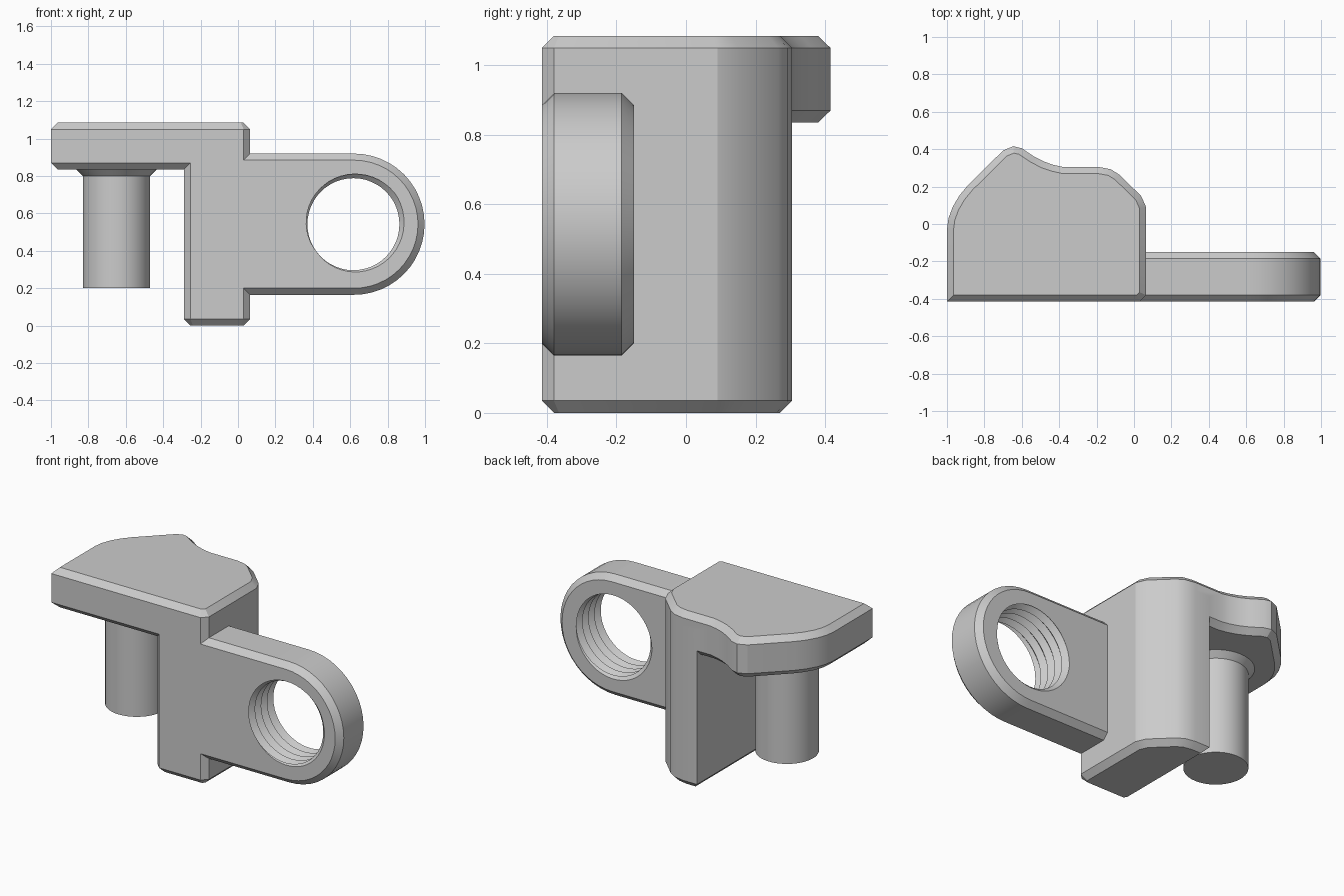
import bpy, bmesh, math
from mathutils import Vector

if "Cube" in bpy.data.objects:
    bpy.data.objects.remove(bpy.data.objects["Cube"])

C = 0.035  # chamfer size used everywhere


def inset(pts, d):
    """Mitred inward offset of a counter-clockwise outline."""
    out = []
    for i, p in enumerate(pts):
        p = Vector(p)
        e1 = (p - Vector(pts[i - 1])).normalized()
        e2 = (Vector(pts[(i + 1) % len(pts)]) - p).normalized()
        n1, n2 = Vector((-e1.y, e1.x)), Vector((-e2.y, e2.x))
        out.append(p + (n1 + n2) * d / (1 + n1.dot(n2)))
    return out


def finish(name, bm):
    bmesh.ops.recalc_face_normals(bm, faces=bm.faces[:])
    mesh = bpy.data.meshes.new(name)
    bm.to_mesh(mesh)
    bm.free()
    ob = bpy.data.objects.new(name, mesh)
    bpy.context.collection.objects.link(ob)
    return ob


def loft(name, outline, levels, place):
    """Stack (height, inset) copies of an outline into a closed solid."""
    bm = bmesh.new()
    rings = [[bm.verts.new(place(p[0], p[1], h)) for p in inset(outline, d)]
             for h, d in levels]
    n = len(outline)
    for a, b in zip(rings, rings[1:]):
        for i in range(n):
            j = (i + 1) % n
            bm.faces.new((a[i], a[j], b[j], b[i]))
    bm.faces.new(rings[0])
    bm.faces.new(rings[-1])
    return finish(name, bm)


def upright(u, v, h):
    return (u, v, h)


def facing(u, v, h):
    return (u, h, v)


def arc(cx, cy, r, a0, a1, n):
    return [(cx + r * math.cos(math.radians(a0 + (a1 - a0) * i / n)),
             cy + r * math.sin(math.radians(a0 + (a1 - a0) * i / n)))
            for i in range(n + 1)]


def combine(target, other, operation):
    mod = target.modifiers.new(operation.lower(), 'BOOLEAN')
    mod.operation, mod.solver, mod.object = operation, 'EXACT', other
    bpy.context.view_layer.objects.active = target
    bpy.ops.object.modifier_apply(modifier=mod.name)
    bpy.data.objects.remove(other, do_unlink=True)


# Right-hand outline shared by plate and body
right_edge = [(0.03, -0.415), (0.065, -0.38), (0.065, 0.09), (0.038, 0.15),
              (-0.08, 0.265), (-0.125, 0.293), (-0.19, 0.305)]

# Top plate with the pointed back edge
plate_outline = [(-1, -0.415)] + right_edge + [
    (-0.38, 0.305), (-0.43, 0.316), (-0.48, 0.333), (-0.535, 0.361),
    (-0.6, 0.405), (-0.645, 0.416), (-0.7, 0.393), (-0.89, 0.205),
    (-0.935, 0.15), (-0.97, 0.09), (-0.992, 0.03), (-1, -0.03)]
bracket = loft("bracket", plate_outline,
               [(0.835, C), (0.835 + C, 0), (1.085 - C, 0), (1.085, C)], upright)

# Upright body block
body_outline = right_edge + [(-0.29, 0.305), (-0.29, -0.38), (-0.255, -0.415)]
body = loft("body", body_outline, [(0, C), (C, 0), (1.0, 0)], upright)
combine(bracket, body, 'UNION')

# Rounded side tab
tab_outline = arc(0.62, 0.5425, 0.3775, -90, 90, 24) + [(-0.12, 0.92), (-0.12, 0.165)]
tab = loft("tab", tab_outline,
           [(-0.415, C), (-0.415 + C, 0), (-0.15 - C, 0), (-0.15, C)], facing)
combine(bracket, tab, 'UNION')

# Pin under the plate with a flared root
pin_outline = arc(-0.65, -0.07, 0.18, 0, 360 - 7.5, 47)
pin = loft("pin", pin_outline,
           [(0.2, 0), (0.8, 0), (0.835, -C), (0.9, -C)], upright)
combine(bracket, pin, 'UNION')

# Threaded hole: a helical zigzag cutter
N, PITCH, ROWS = 48, 0.06, 19
bm = bmesh.new()
rows = []
for k in range(ROWS):
    r = (0.246, 0.277)[k % 2]
    row = []
    for j in range(N):
        a = math.tau * j / N
        y = -0.571 + PITCH * (k / 2 + j / N)
        row.append(bm.verts.new((0.617 + r * math.cos(a), y, 0.5425 + r * math.sin(a))))
    rows.append(row)
for k in range(ROWS - 1):
    for j in range(N):
        if j < N - 1:
            ends = rows[k][j + 1], rows[k + 1][j + 1]
        elif k + 3 < ROWS:
            ends = rows[k + 2][0], rows[k + 3][0]
        else:
            continue
        bm.faces.new((rows[k][j], rows[k + 1][j], ends[1], ends[0]))
bmesh.ops.holes_fill(bm, edges=[e for e in bm.edges if e.is_boundary], sides=0)
bmesh.ops.triangulate(bm, faces=[f for f in bm.faces if len(f.verts) > 4])
cutter = finish("thread_cutter", bm)
cutter.hide_render = True
combine(bracket, cutter, 'DIFFERENCE')

# Smooth curved walls, crisp chamfers
bpy.ops.object.select_all(action='DESELECT')
bracket.select_set(True)
bpy.context.view_layer.objects.active = bracket
bpy.ops.object.shade_smooth_by_angle(angle=math.radians(22))
